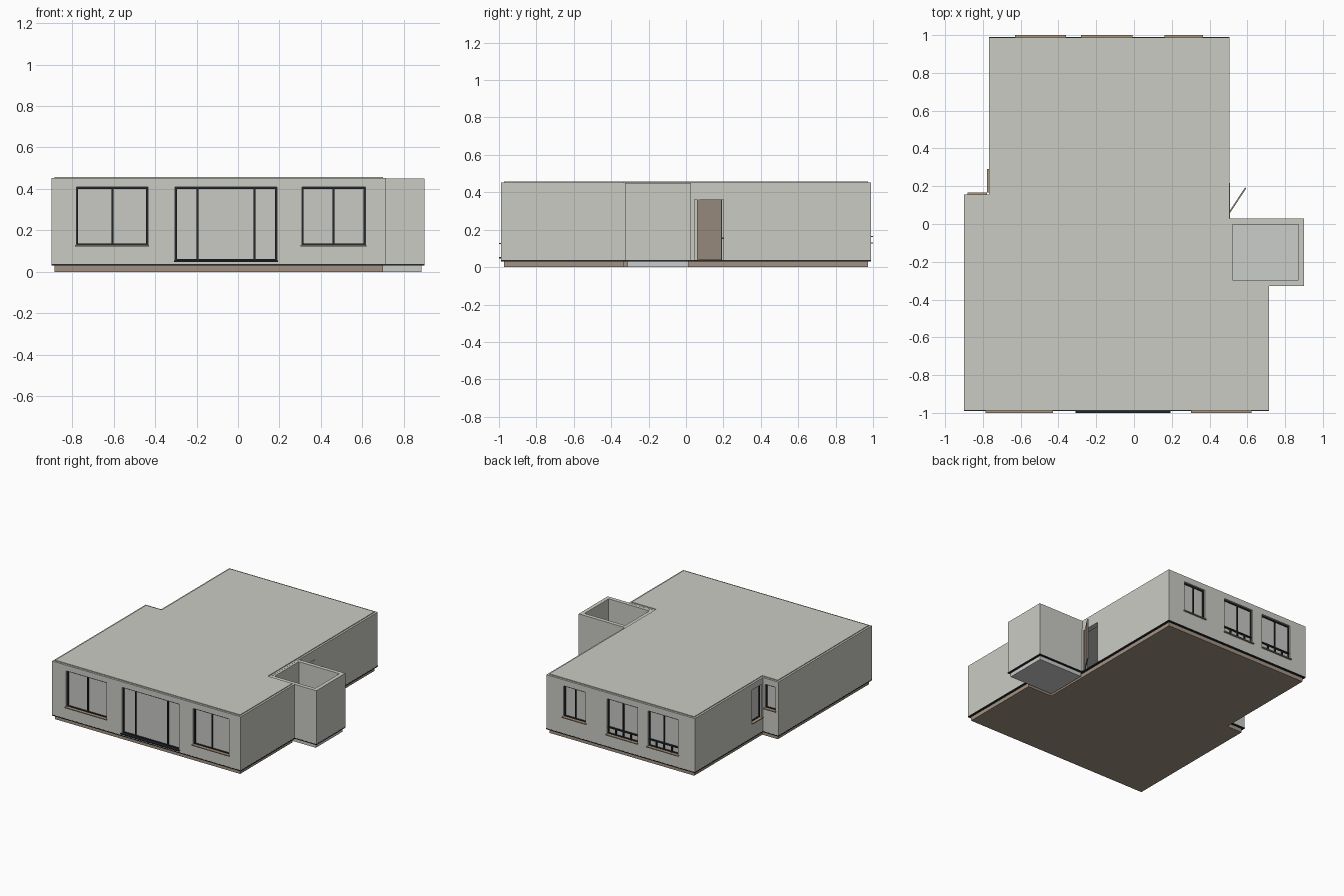
import bpy, bmesh, math
from mathutils import Matrix, Vector

if "Cube" in bpy.data.objects:
    bpy.data.objects.remove(bpy.data.objects["Cube"])


def material(name, rgb):
    m = bpy.data.materials.new(name)
    m.diffuse_color = (*rgb, 1)
    m.use_nodes = True
    m.node_tree.nodes["Principled BSDF"].inputs["Base Color"].default_value = m.diffuse_color
    return m


WALL = material("light render", (0.60, 0.60, 0.555))
GLASS = material("pale glass", (0.58, 0.59, 0.56))
CONCRETE = material("grey concrete", (0.60, 0.61, 0.59))
BROWN = material("brown plinth", (0.36, 0.29, 0.225))
DOOR = material("brown door", (0.33, 0.27, 0.215))
SILL = material("tan sill", (0.40, 0.30, 0.20))
DARK = material("dark frame", (0.018, 0.022, 0.026))


def finish(name, bm, mat):
    bmesh.ops.recalc_face_normals(bm, faces=bm.faces)
    me = bpy.data.meshes.new(name)
    bm.to_mesh(me)
    bm.free()
    if mat:
        me.materials.append(mat)
    ob = bpy.data.objects.new(name, me)
    bpy.context.collection.objects.link(ob)
    return ob


def add_box(bm, lo, hi):
    size = [abs(b - a) for a, b in zip(lo, hi)]
    mid = [(a + b) / 2 for a, b in zip(lo, hi)]
    bmesh.ops.create_cube(bm, size=1, matrix=Matrix.Translation(mid) @ Matrix.Diagonal((*size, 1)))


def inset(poly, d):
    """Offset a counter-clockwise, right-angled outline inwards."""
    out = []
    for i, p in enumerate(poly):
        p = Vector(p)
        a = (p - Vector(poly[i - 1])).normalized()
        b = (Vector(poly[(i + 1) % len(poly)]) - p).normalized()
        q = p + d * (Vector((-a.y, a.x)) + Vector((-b.y, b.x)))
        out.append((q.x, q.y))
    return out


def slab(name, poly, z0, z1, mat):
    bm = bmesh.new()
    f = bm.faces.new([bm.verts.new((x, y, z0)) for x, y in poly])
    ext = bmesh.ops.extrude_face_region(bm, geom=[f], use_keep_orig=True)
    bmesh.ops.translate(bm, vec=(0, 0, z1 - z0),
                        verts=[v for v in ext["geom"] if isinstance(v, bmesh.types.BMVert)])
    return finish(name, bm, mat)


def ring(name, poly, thick, z0, z1, mat):
    inner, n = inset(poly, thick), len(poly)
    bm = bmesh.new()
    loops = [[bm.verts.new((x, y, z)) for x, y in p]
             for p, z in ((poly, z0), (poly, z1), (inner, z1), (inner, z0))]
    for k in range(4):
        a, b = loops[k], loops[(k + 1) % 4]
        for i in range(n):
            j = (i + 1) % n
            bm.faces.new((a[i], a[j], b[j], b[i]))
    return finish(name, bm, mat)


# Outlines of the house and of the open shaft beside it
HOUSE = [(-0.9, -0.988), (0.715, -0.988), (0.715, -0.32), (0.505, -0.32),
         (0.505, 0.988), (-0.767, 0.988), (-0.767, 0.155), (-0.9, 0.155)]
SHAFT = [(0.492, -0.327), (0.9, -0.327), (0.9, 0.028), (0.492, 0.028)]

# Body of the house
walls = ring("walls", HOUSE, 0.035, 0.036, 0.452, WALL)
slab("plinth", inset(HOUSE, 0.015), 0, 0.032, BROWN)
ring("base_trim", inset(HOUSE, -0.001), 0.03, 0.030, 0.037, DARK)
slab("floor", inset(HOUSE, 0.025), 0.031, 0.038, BROWN)
slab("roof", inset(HOUSE, 0.015), 0.435, 0.458, WALL)

# Open shaft
ring("shaft_walls", SHAFT, 0.03, 0.036, 0.451, WALL)
ring("shaft_trim", inset(SHAFT, -0.001), 0.02, 0.030, 0.037, DARK)
slab("shaft_base", inset(SHAFT, 0.014), 0, 0.036, CONCRETE)

# Wall faces: position of (u along wall, d outwards from wall)
SIDES = {
    "front": lambda u, d: (u, -0.988 - d),
    "back": lambda u, d: (u, 0.988 + d),
    "left": lambda u, d: (-0.767 - d, u),
    "notch": lambda u, d: (u, 0.155 + d),
    "right": lambda u, d: (0.505 + d, u),
}
cutter = bmesh.new()


def side_box(bm, side, u0, u1, d0, d1, z0, z1):
    f = SIDES[side]
    add_box(bm, (*f(u0, d0), z0), (*f(u1, d1), z1))


def window(name, side, u0, u1, z0, z1, mullions, guard=False, sill=SILL):
    w = 0.0045
    side_box(cutter, side, u0, u1, -0.06, 0.03, z0, z1)
    # Frame with mullions
    bm = bmesh.new()
    for u in [u0 + w, u1 - w] + mullions:
        side_box(bm, side, u - w, u + w, -0.030, -0.012, z0, z1)
    for z in (z0 + w, z1 - w):
        side_box(bm, side, u0, u1, -0.030, -0.0125, z - w, z + w)
    # Low guard rail with short posts
    if guard:
        side_box(bm, side, u0, u1, -0.030, -0.008, z0 + 0.048, z0 + 0.057)
        for k in (0.25, 0.5, 0.75):
            u = u0 + (u1 - u0) * k
            side_box(bm, side, u - w, u + w, -0.030, -0.009, z0, z0 + 0.05)
    finish(name + "_frame", bm, DARK)
    bm = bmesh.new()
    side_box(bm, side, u0, u1, -0.025, -0.020, z0, z1)
    finish(name + "_glass", bm, GLASS)
    bm = bmesh.new()
    side_box(bm, side, u0 - 0.006, u1 + 0.006, -0.02, 0.012, z0 - 0.005, z0 + 0.002)
    finish(name + "_sill", bm, sill)


window("front_left_window", "front", -0.78, -0.435, 0.128, 0.408, [-0.605])
window("terrace_door", "front", -0.303, 0.187, 0.052, 0.408, [-0.195, 0.08], sill=DARK)
window("front_right_window", "front", 0.308, 0.615, 0.128, 0.408, [0.46])
window("back_window_a", "back", -0.625, -0.365, 0.13, 0.405, [-0.495], True)
window("back_window_b", "back", -0.275, -0.015, 0.13, 0.405, [-0.145], True)
window("back_window_c", "back", 0.168, 0.36, 0.165, 0.405, [0.264])
window("side_window", "left", 0.172, 0.285, 0.15, 0.405, [])
window("notch_window", "notch", -0.875, -0.785, 0.22, 0.405, [])

# Entrance: opening, surround and open leaf
side_box(cutter, "right", 0.04, 0.212, -0.06, 0.03, 0.03, 0.375)
bm = bmesh.new()
side_box(bm, "right", 0.030, 0.045, -0.036, 0.004, 0.037, 0.378)
side_box(bm, "right", 0.200, 0.216, -0.036, 0.004, 0.037, 0.378)
side_box(bm, "right", 0.030, 0.216, -0.036, 0.004, 0.362, 0.380)
finish("door_surround", bm, WALL)
bm = bmesh.new()
add_box(bm, (0, -0.004, 0.038), (0.157, 0.004, 0.362))
bmesh.ops.transform(bm, verts=bm.verts, matrix=Matrix.Translation((0.505, 0.06, 0))
                    @ Matrix.Rotation(math.atan2(0.13, 0.085), 4, "Z"))
finish("door_leaf", bm, DOOR)

# Cut all openings out of the walls
cut = finish("opening_cutter", cutter, None)
cut.hide_render = True
mod = walls.modifiers.new("openings", "BOOLEAN")
mod.object, mod.operation, mod.solver = cut, "DIFFERENCE", "EXACT"
bpy.context.view_layer.objects.active = walls
bpy.ops.object.modifier_apply(modifier=mod.name)
bpy.data.objects.remove(cut)
